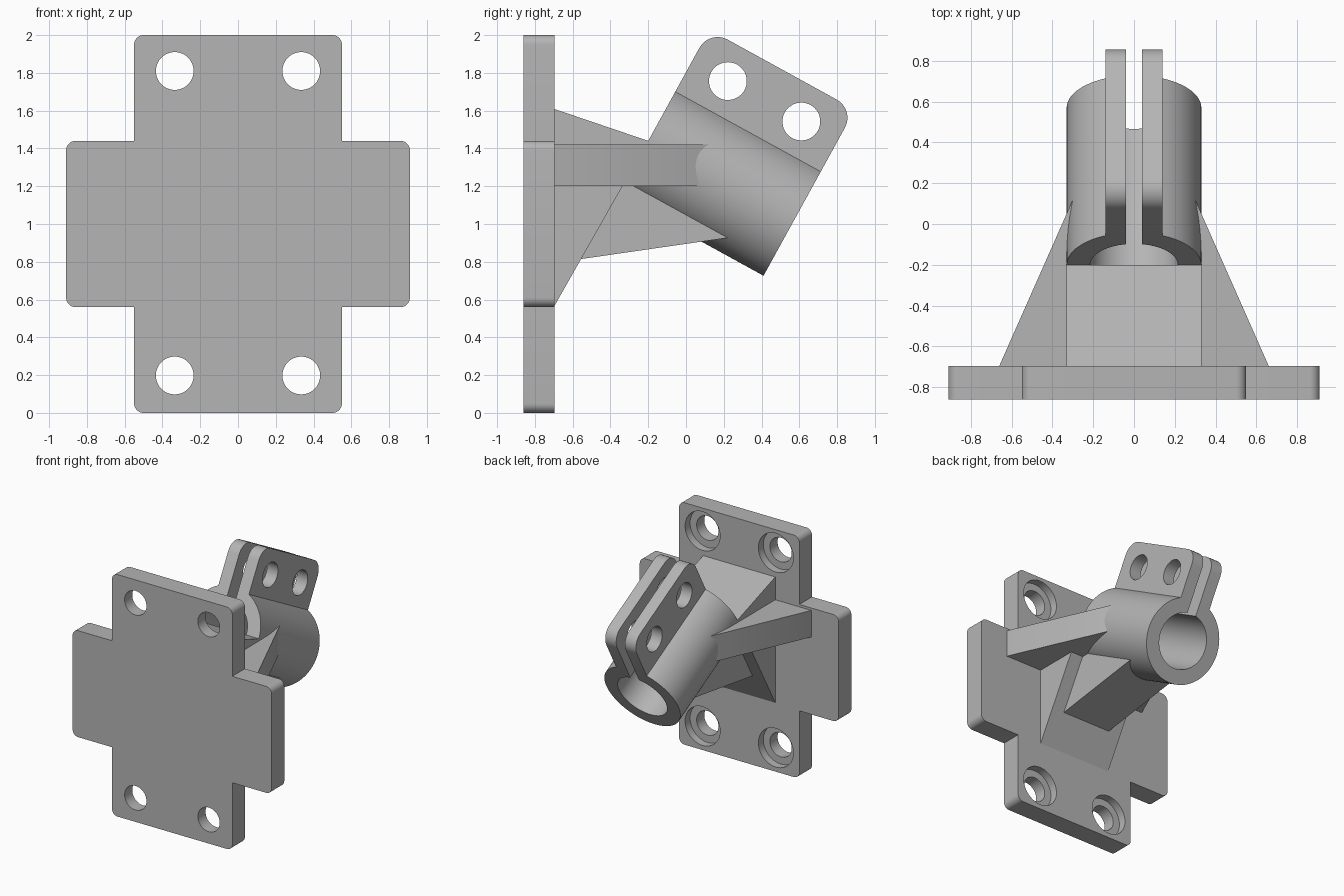
import bpy, bmesh, math
from mathutils import Matrix, Vector

cube = bpy.data.objects.get("Cube")
if cube:
    bpy.data.objects.remove(cube, do_unlink=True)

grey = bpy.data.materials.new("plain grey")
grey.use_nodes = True
grey.diffuse_color = (0.46, 0.46, 0.46, 1)
grey.node_tree.nodes["Principled BSDF"].inputs["Base Color"].default_value = grey.diffuse_color

# Tilted clamp frame: along the tube axis, and up towards the tabs
TILT = math.radians(28.8)
ALONG = Vector((0, math.cos(TILT), -math.sin(TILT)))
UP = Vector((0, math.sin(TILT), math.cos(TILT)))
SIDE = Vector((1, 0, 0))
AXIS_HEIGHT = 1.164
START, END = -0.869, 0.010


def clamp_point(x, up, along):
    return SIDE * x + UP * (AXIS_HEIGHT + up) + ALONG * along


def add_object(name, bm):
    bmesh.ops.recalc_face_normals(bm, faces=bm.faces)
    mesh = bpy.data.meshes.new(name)
    bm.to_mesh(mesh)
    bm.free()
    obj = bpy.data.objects.new(name, mesh)
    bpy.context.collection.objects.link(obj)
    mesh.materials.append(grey)
    return obj


def prism(name, outline, place, near, far, rounded=None, radius=0.05):
    """Extrude an outline from near to far; round the edges that pass the test."""
    bm = bmesh.new()
    a = [bm.verts.new(place(u, v, near)) for u, v in outline]
    b = [bm.verts.new(place(u, v, far)) for u, v in outline]
    bm.faces.new(a)
    bm.faces.new(b[::-1])
    for i in range(len(a)):
        j = (i + 1) % len(a)
        bm.faces.new((a[i], b[i], b[j], a[j]))
    if rounded:
        edges = [e for e in bm.edges if rounded(*e.verts)]
        bmesh.ops.bevel(bm, geom=edges, offset=radius, segments=8, profile=0.5,
                        affect='EDGES', clamp_overlap=False)
    return add_object(name, bm)


def cylinder(name, center, direction, radius, length):
    bm = bmesh.new()
    turn = direction.to_track_quat('Z', 'Y').to_matrix().to_4x4()
    bmesh.ops.create_cone(bm, cap_ends=True, segments=48, radius1=radius, radius2=radius,
                          depth=length, matrix=Matrix.Translation(center) @ turn)
    obj = add_object(name, bm)
    obj.hide_render = True
    return obj


def cut(obj, cutters):
    bpy.context.view_layer.objects.active = obj
    for c in cutters:
        mod = obj.modifiers.new("cut", 'BOOLEAN')
        mod.operation = 'DIFFERENCE'
        mod.solver = 'EXACT'
        mod.object = c
        bpy.ops.object.modifier_apply(modifier=mod.name)
        bpy.data.objects.remove(c, do_unlink=True)


def arc(radius, half_gap, steps=64):
    """Arc around the tube, open at the top, from +x round the bottom to -x."""
    gap = math.asin(half_gap / radius)
    for i in range(steps + 1):
        t = gap + (2 * math.pi - 2 * gap) * i / steps
        yield radius * math.sin(t), radius * math.cos(t)


def front_view(x, z, y):
    return Vector((x, y, z))


def side_view(y, z, x):
    return Vector((x, y, z))


def top_view(x, y, z):
    return Vector((x, y, z))


# Cross-shaped mounting plate with rounded outer corners
half = [(0.55, 0), (0.55, 0.56), (0.91, 0.56), (0.91, 1.44), (0.55, 1.44), (0.55, 2)]
cross = half + [(-x, z) for x, z in reversed(half)]


def outer_corner(p, q):
    along_y = abs(p.co.y - q.co.y) > 0.1
    return along_y and (abs(p.co.x) > 0.9 or abs(p.co.z - 1) > 0.99)


plate = prism("mounting_plate", cross, front_view, -0.86, -0.695, outer_corner, 0.05)

# Counterbored screw holes
depth = Vector((0, 1, 0))
cutters = []
for x in (-0.335, 0.335):
    for z in (0.198, 1.81):
        cutters.append(cylinder("screw_hole", Vector((x, -0.8, z)), depth, 0.1, 0.5))
        cutters.append(cylinder("counterbore", Vector((x, -0.66, z)), depth, 0.16, 0.2))
cut(plate, cutters)

# Split clamp tube: keyhole section with two tabs
TAB_TOP = 0.674
section = list(arc(0.33, 0.14)) + [(-0.14, TAB_TOP), (-0.04, TAB_TOP)]
section += list(arc(0.215, 0.04))[::-1] + [(0.04, TAB_TOP), (0.14, TAB_TOP)]


def tab_corner(p, q):
    top = AXIS_HEIGHT + TAB_TOP - 0.001
    d = p.co - q.co
    same_end = abs(d.dot(ALONG)) < 0.01 and 0.09 < abs(d.x) < 0.11
    return same_end and p.co.dot(UP) > top and q.co.dot(UP) > top


clamp = prism("clamp_tube", section, clamp_point, START, END, tab_corner, 0.11)
cut(clamp, [cylinder("bolt_hole", clamp_point(0, 0.482, a), SIDE, 0.1, 0.6)
            for a in (-0.652, -0.208)])

# Wedge arm from the plate to the front end of the tube
wedge = [(-0.75, 1.627), (-0.7, 1.61), (-0.2, 1.44), (-0.7, 0.56), (-0.75, 0.56)]
arm = prism("wedge_arm", wedge, side_view, -0.33, 0.33)

# Support web under the tube
web = [(-0.69, 0.795), (0.25, 0.931), (-0.311, 1.237), (-0.69, 1.2)]
support = prism("support_web", web, side_view, -0.22, 0.22)

# Tapered side ribs
ribs = []
for name, s in (("left_rib", 1), ("right_rib", -1)):
    plan = [(0.22, -0.75), (0.66, -0.75), (0.66, -0.695), (0.295, 0.13), (0.22, 0.13)]
    ribs.append(prism(name, [(s * x, y) for x, y in plan], top_view, 1.2, 1.42))

# Smooth the round surfaces, keep the edges sharp
for obj in [plate, clamp, arm, support] + ribs:
    bpy.ops.object.select_all(action='DESELECT')
    obj.select_set(True)
    bpy.context.view_layer.objects.active = obj
    bpy.ops.object.shade_smooth_by_angle(angle=math.radians(25))
